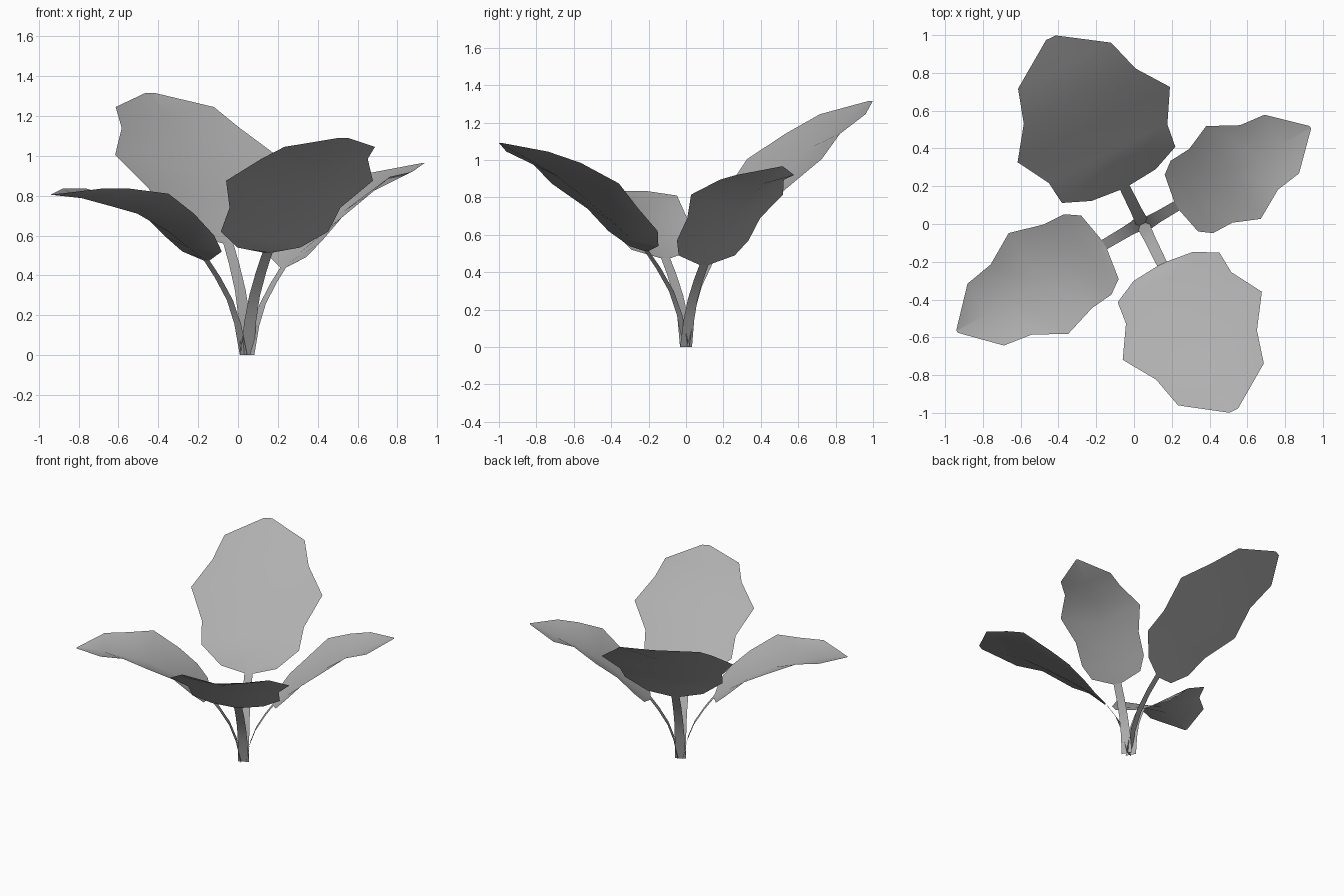
import bpy
from mathutils import Vector

# fold depth of the midrib, shared by all blades, base to tip
FOLD = [0.0, 0.03, 0.06, 0.085, 0.095, 0.08, 0.045, 0.0]
# stem curve: (fraction of reach, fraction of height, half width)
STEM = [(0, 0, .037), (.16, .33, .033), (.37, .58, .03), (.7, .82, .029), (1, 1, .028)]

# name: root x, direction, fold factor, reach / edge height / half width per row
LEAVES = {
    "back": (.047, (-.445, .9), .85,
             [.215, .23, .29, .415, .587, .755, .935, 1.10],
             [.56, .60, .72, .84, 1.005, 1.14, 1.245, 1.315],
             [.028, .19, .335, .35, .45, .33, .275, .028]),
    "front": (.045, (.44, -.9), .85,
              [.235, .25, .315, .435, .60, .772, .945, 1.10],
              [.515, .54, .62, .74, .875, .985, 1.045, 1.09],
              [.028, .175, .30, .31, .41, .297, .253, .025]),
    "right": (.063, (.862, .507), 1.0,
              [.19, .218, .282, .398, .538, .695, .835, 1.01],
              [.44, .49, .57, .69, .815, .895, .92, .965],
              [.03, .174, .222, .226, .285, .198, .18, .008]),
    "left": (.028, (-.861, -.508), 1.05,
             [.215, .242, .317, .44, .62, .787, .944, 1.12],
             [.475, .52, .60, .71, .81, .835, .835, .805],
             [.03, .195, .247, .256, .31, .215, .19, .008]),
}

# dark grey foliage
grey = bpy.data.materials.new("foliage")
grey.diffuse_color = (.43, .43, .43, 1)


def ribbon(name, root, direction, rows):
    """Folded strip: each row is (reach, edge height, half width, fold depth)."""
    d = Vector((*direction, 0)).normalized()
    side = Vector((-d.y, d.x, 0))
    verts, faces = [], []
    for r, z, w, f in rows:
        c = Vector((root, 0, z)) + d * r
        verts += [c + side * w, c - Vector((0, 0, f)), c - side * w]
    for i in range(len(rows) - 1):
        for j in (0, 1):
            a = i * 3 + j
            faces.append((a, a + 1, a + 4, a + 3))
    me = bpy.data.meshes.new(name)
    me.from_pydata(verts, [], faces)
    me.update()
    me.materials.append(grey)
    ob = bpy.data.objects.new(name, me)
    bpy.context.collection.objects.link(ob)
    bpy.context.view_layer.objects.active = ob
    ob.select_set(True)
    bpy.ops.object.shade_smooth_by_angle(angle=1.4)
    ob.select_set(False)


for name, (root, direction, k, reach, height, half) in LEAVES.items():
    # broad blade
    ribbon("blade_" + name, root, direction,
           [(r, z, w, f * k) for r, z, w, f in zip(reach, height, half, FOLD)])
    # curved flat stem
    ribbon("stem_" + name, root, direction,
           [(a * reach[0], b * height[0], w, 0) for a, b, w in STEM])
